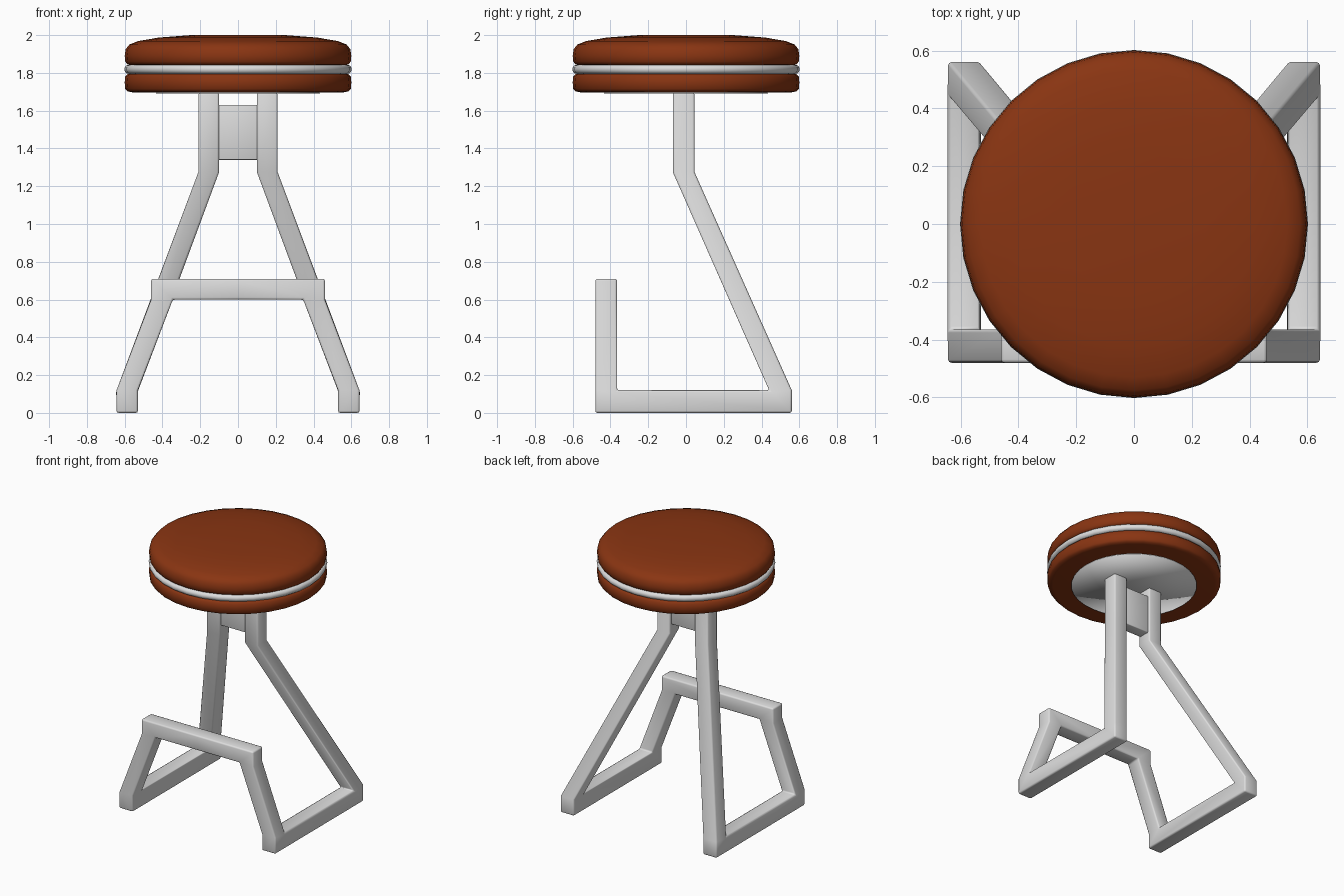
import bpy, bmesh, math

cube = bpy.data.objects.get("Cube")
if cube:
    bpy.data.objects.remove(cube, do_unlink=True)


def material(name, rgb):
    m = bpy.data.materials.new(name)
    m.use_nodes = True
    m.diffuse_color = (*rgb, 1)
    m.node_tree.nodes["Principled BSDF"].inputs["Base Color"].default_value = (*rgb, 1)
    return m


leather = material("brown leather", (0.25, 0.035, 0.006))
metal = material("light grey metal", (0.72, 0.72, 0.72))


def finish(name, bm, mat):
    bmesh.ops.remove_doubles(bm, verts=bm.verts, dist=0.0005)
    bmesh.ops.recalc_face_normals(bm, faces=bm.faces)
    mesh = bpy.data.meshes.new(name)
    bm.to_mesh(mesh)
    bm.free()
    mesh.materials.append(mat)
    mesh.shade_smooth()
    ob = bpy.data.objects.new(name, mesh)
    bpy.context.collection.objects.link(ob)
    return ob


def bevel(ob, width):
    mod = ob.modifiers.new("rounded edges", 'BEVEL')
    mod.width = width
    mod.segments = 2
    mod.limit_method = 'ANGLE'
    mod.angle_limit = math.radians(40)


def lathe(name, profile, mat, steps=32):
    """Spin a closed (radius, height) profile about the z axis."""
    bm = bmesh.new()
    verts = [bm.verts.new((r, 0, z)) for r, z in profile]
    edges = [bm.edges.new((a, b)) for a, b in zip(verts, verts[1:])]
    bmesh.ops.spin(bm, geom=verts + edges, cent=(0, 0, 0), axis=(0, 0, 1),
                   angle=math.tau, steps=steps)
    return finish(name, bm, mat)


# Seat: two cushions, a trim ring between them and a mounting plate below
lathe("upper_cushion", [(0, 2.0), (0.25, 2.0), (0.42, 1.987), (0.53, 1.968), (0.575, 1.95),
                        (0.595, 1.925), (0.6, 1.89), (0.597, 1.86), (0.585, 1.845),
                        (0.56, 1.838), (0, 1.838)], leather)
lathe("lower_cushion", [(0, 1.8), (0.56, 1.8), (0.585, 1.793), (0.597, 1.78), (0.6, 1.75),
                        (0.597, 1.715), (0.585, 1.702), (0.56, 1.697), (0, 1.697)], leather)
ring = [(0.578 + 0.024 * math.cos(i * math.tau / 12), 1.819 + 0.024 * math.sin(i * math.tau / 12))
        for i in range(13)]
lathe("trim_ring", ring, metal)
lathe("mounting_plate", [(0, 1.7), (0.43, 1.7), (0.435, 1.69), (0, 1.69)], metal)

# Frame: one bent square tube per side, lofted from mitred sections.
# Section: inner x, outer x, outer y, inner y, then its four corner heights
top, bend, foot, bar = 1.695, 1.275, 0.12, 0.6
sections = [
    (0.10, 0.21, 0.045, -0.07, (top,) * 4),
    (0.10, 0.21, 0.045, -0.07, (bend,) * 4),
    (0.53, 0.643, 0.56, 0.44, (foot,) * 4),
    (0.53, 0.643, 0.56, 0.44, (0, 0, foot, foot)),
    (0.53, 0.643, -0.48, -0.365, (0, 0, foot, foot)),
    (0.53, 0.643, -0.48, -0.365, (foot,) * 4),
    (0.345, 0.46, -0.48, -0.365, (bar,) * 4),
    (0.345, 0.46, -0.48, -0.365, (bar, 0.71, 0.71, bar)),
    (0, 0, -0.48, -0.365, (bar, 0.71, 0.71, bar)),
]
bm = bmesh.new()
rings = []
for x0, x1, yo, yi, z in sections:
    corners = [(x0, yo), (x1, yo), (x1, yi), (x0, yi)]
    rings.append([bm.verts.new((x, y, h)) for (x, y), h in zip(corners, z)])
for a, b in zip(rings, rings[1:]):
    for i in range(4):
        j = (i + 1) % 4
        bm.faces.new((a[i], a[j], b[j], b[i]))
bm.faces.new(rings[0])
bmesh.ops.dissolve_degenerate(bm, edges=bm.edges, dist=0.0005)
frame = finish("tube_frame", bm, metal)
mirror = frame.modifiers.new("both sides", 'MIRROR')
mirror.use_clip = True
bevel(frame, 0.011)

# Block joining the two uprights under the seat
bm = bmesh.new()
bmesh.ops.create_cube(bm, size=1)
for v in bm.verts:
    v.co = (v.co.x * 0.21, v.co.y * 0.085 - 0.0125, v.co.z * 0.29 + 1.485)
bevel(finish("upright_bracket", bm, metal), 0.005)
